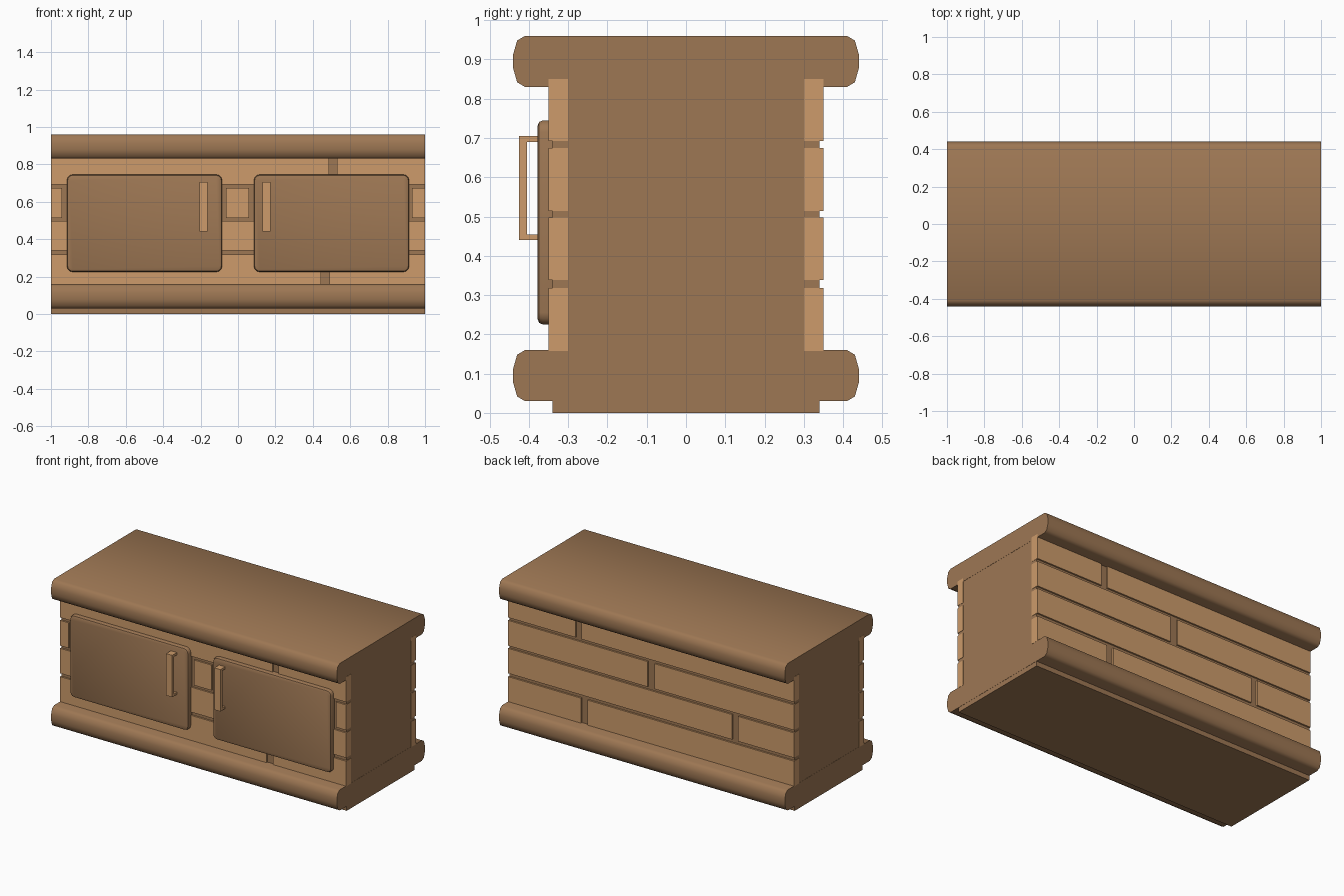
import bpy, bmesh, math

if "Cube" in bpy.data.objects:
    bpy.data.objects.remove(bpy.data.objects["Cube"])


def material(name, rgb):
    m = bpy.data.materials.new(name)
    m.diffuse_color = (*rgb, 1)
    m.use_nodes = True
    m.node_tree.nodes["Principled BSDF"].inputs["Base Color"].default_value = m.diffuse_color
    return m


DARK = material("dark_wood", (0.34, 0.185, 0.088))
LIGHT = material("light_wood", (0.61, 0.33, 0.147))


def finish(bm, name, mat, angle=None):
    bmesh.ops.recalc_face_normals(bm, faces=bm.faces)
    me = bpy.data.meshes.new(name)
    bm.to_mesh(me)
    bm.free()
    me.materials.append(mat)
    ob = bpy.data.objects.new(name, me)
    bpy.context.collection.objects.link(ob)
    if angle:
        for p in me.polygons:
            p.use_smooth = True
        me.set_sharp_from_angle(angle=math.radians(angle))
    return ob


def add_box(bm, x0, x1, y0, y1, z0, z1):
    vs = bmesh.ops.create_cube(bm, size=1)["verts"]
    for v in vs:
        v.co.x = x1 if v.co.x > 0 else x0
        v.co.y = y1 if v.co.y > 0 else y0
        v.co.z = z1 if v.co.z > 0 else z0


def extrude_profile(name, pts, x0, x1, mat, angle=None):
    # closed (y, z) outline swept along x
    bm = bmesh.new()
    f = bm.faces.new([bm.verts.new((x0, y, z)) for y, z in pts])
    new = bmesh.ops.extrude_face_region(bm, geom=[f])["geom"]
    for v in new:
        if isinstance(v, bmesh.types.BMVert):
            v.co.x = x1
    return finish(bm, name, mat, angle)


# cabinet core
bm = bmesh.new()
add_box(bm, -0.999, 0.999, -0.34, 0.34, 0, 0.9)
finish(bm, "cabinet_core", DARK)

# rounded slabs at top and bottom
half = [(0.41, 0), (0.43, 0.012), (0.44, 0.047), (0.44, 0.083), (0.43, 0.118), (0.41, 0.13)]
for name, z in (("base_slab", 0.03), ("top_slab", 0.83)):
    pts = [(y, z + h) for y, h in half] + [(-y, z + h) for y, h in reversed(half)]
    extrude_profile(name, pts, -1, 1, DARK, 60)

# plank courses, split by vertical gaps (start, end)
courses = [(0.158, 0.318), (0.339, 0.497), (0.514, 0.674), (0.692, 0.85)]
front_gaps = [[(0.445, 0.49)], [(-0.61, -0.566)],
              [(-0.94, -0.895), (-0.107, -0.063), (0.058, 0.103), (0.885, 0.93)],
              [(0.487, 0.53)]]
back_gaps = [[(0.445, 0.49)], [(-0.61, -0.566)], [(-0.025, 0.025)], [(0.487, 0.53)]]
for name, gaps, ya, yb in (("front_planks", front_gaps, -0.35, -0.30),
                           ("back_planks", back_gaps, 0.30, 0.35)):
    bm = bmesh.new()
    for (z0, z1), row in zip(courses, gaps):
        cuts = [-1.001] + [v for g in row for v in g] + [1.001]
        for a, b in zip(cuts[::2], cuts[1::2]):
            add_box(bm, a, b, ya, yb, z0, z1)
    finish(bm, name, LIGHT)


# doors with rounded corners and a softened front rim
def door(name, x0, x1):
    bm = bmesh.new()
    add_box(bm, x0, x1, -0.378, -0.335, 0.225, 0.745)
    corners = [e for e in bm.edges if abs(e.verts[0].co.y - e.verts[1].co.y) > 0.01]
    bmesh.ops.bevel(bm, geom=corners, offset=0.03, segments=3, profile=0.5, affect='EDGES')
    rim = [e for e in bm.edges if all(v.co.y < -0.377 for v in e.verts)]
    bmesh.ops.bevel(bm, geom=rim, offset=0.014, segments=2, profile=0.5, affect='EDGES')
    finish(bm, name, DARK, 35)


door("left_door", -0.915, -0.085)
door("right_door", 0.085, 0.915)

# bracket handles
bracket = [(-0.37, 0.44), (-0.425, 0.44), (-0.425, 0.705), (-0.37, 0.705),
           (-0.37, 0.69), (-0.405, 0.69), (-0.405, 0.454), (-0.37, 0.454)]
extrude_profile("left_handle", bracket, -0.205, -0.163, LIGHT)
extrude_profile("right_handle", bracket, 0.132, 0.174, LIGHT)
